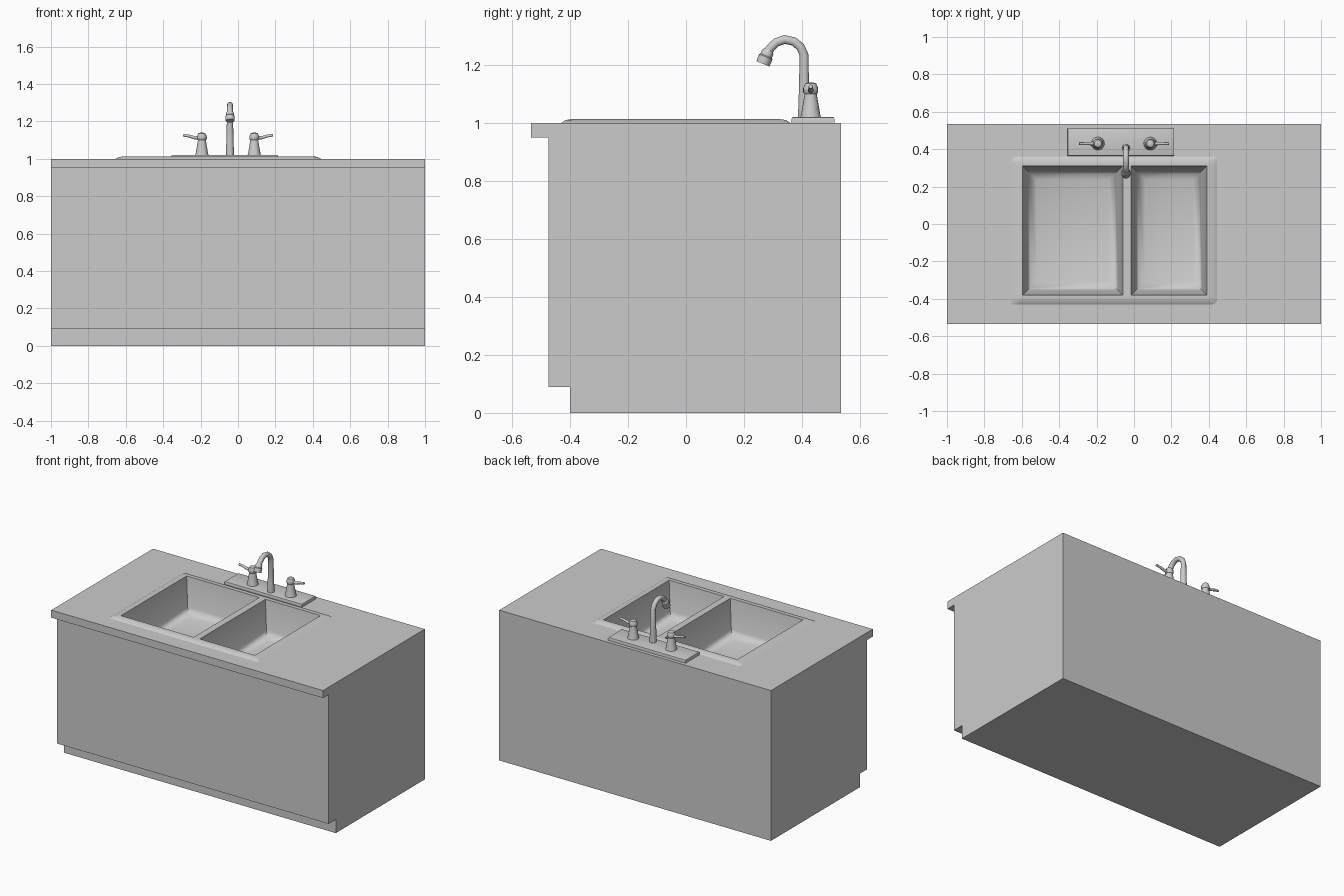
import bpy, bmesh, math
from mathutils import Matrix, Vector

if "Cube" in bpy.data.objects:
    bpy.data.objects.remove(bpy.data.objects["Cube"])


def finish(bm, name, smooth=None):
    bmesh.ops.recalc_face_normals(bm, faces=bm.faces)
    me = bpy.data.meshes.new(name)
    bm.to_mesh(me)
    bm.free()
    ob = bpy.data.objects.new(name, me)
    bpy.context.collection.objects.link(ob)
    if smooth:
        shade(ob, smooth)
    return ob


def shade(ob, angle):
    bpy.ops.object.select_all(action='DESELECT')
    ob.select_set(True)
    bpy.context.view_layer.objects.active = ob
    bpy.ops.object.shade_smooth_by_angle(angle=math.radians(angle))


def lathe(name, profile, base, axis=(0, 0, 1), sides=16):
    """Closed solid of revolution from (radius, height) pairs."""
    bm = bmesh.new()
    rings = [[bm.verts.new((r * math.cos(2 * math.pi * i / sides),
                            r * math.sin(2 * math.pi * i / sides), h))
              for i in range(sides)] for r, h in profile]
    for a, b in zip(rings, rings[1:]):
        for i in range(sides):
            j = (i + 1) % sides
            bm.faces.new((a[i], a[j], b[j], b[i]))
    bm.faces.new(rings[0])
    bm.faces.new(rings[-1])
    rot = Vector((0, 0, 1)).rotation_difference(Vector(axis)).to_matrix().to_4x4()
    bm.transform(Matrix.Translation(base) @ rot)
    return finish(bm, name, 40)


def tube(name, points, radii):
    """Round tube along a path, one radius per point."""
    cu = bpy.data.curves.new(name, 'CURVE')
    cu.dimensions = '3D'
    cu.bevel_depth = 1.0
    cu.bevel_resolution = 3
    cu.use_fill_caps = True
    sp = cu.splines.new('POLY')
    sp.points.add(len(points) - 1)
    for p, co, r in zip(sp.points, points, radii):
        p.co = (*co, 1)
        p.radius = r
    ob = bpy.data.objects.new(name, cu)
    bpy.context.collection.objects.link(ob)
    bpy.ops.object.select_all(action='DESELECT')
    ob.select_set(True)
    bpy.context.view_layer.objects.active = ob
    bpy.ops.object.convert(target='MESH')
    shade(bpy.context.object, 45)


# cabinet: side profile extruded along x, top left open around the sink
profile = [(0.535, 1), (0.535, 0), (-0.4, 0), (-0.4, 0.09), (-0.475, 0.09),
           (-0.475, 0.95), (-0.535, 0.95), (-0.535, 1)]
bm = bmesh.new()
left = [bm.verts.new((-1, y, z)) for y, z in profile]
right = [bm.verts.new((1, y, z)) for y, z in profile]
bm.faces.new(left)
bm.faces.new(right)
for i in range(len(profile) - 1):
    bm.faces.new((left[i], left[i + 1], right[i + 1], right[i]))
outer = [left[-1], right[-1], right[0], left[0]]
hole = [bm.verts.new((x, y, 1)) for x, y in
        ((-0.64, -0.42), (0.43, -0.42), (0.43, 0.35), (-0.64, 0.35))]
for i in range(4):
    j = (i + 1) % 4
    bm.faces.new((outer[i], outer[j], hole[j], hole[i]))
finish(bm, "cabinet")

# sink: rim grid with two cells pushed down into bowls
xs = [-0.655, -0.635, -0.61, -0.595, -0.06, -0.015, 0.39, 0.405, 0.425, 0.445]
ys = [-0.43, -0.415, -0.395, -0.38, 0.31, 0.325, 0.345, 0.36]
heights = [1.0, 1.010, 1.013]
bm = bmesh.new()
grid = []
for i, x in enumerate(xs):
    col = []
    for j, y in enumerate(ys):
        ring = min(i, j, len(xs) - 1 - i, len(ys) - 1 - j, 2)
        col.append(bm.verts.new((x, y, heights[ring])))
    grid.append(col)
bowls = []
for i in range(len(xs) - 1):
    for j in range(len(ys) - 1):
        f = bm.faces.new((grid[i][j], grid[i + 1][j],
                          grid[i + 1][j + 1], grid[i][j + 1]))
        if j == 3 and i in (3, 5):
            bowls.append(f)
for thick, depth in ((0.005, -0.006), (0.025, -0.19), (0.015, -0.03), (0.035, -0.015)):
    bmesh.ops.inset_individual(bm, faces=bowls, thickness=thick, depth=depth,
                               use_even_offset=True)
sink = finish(bm, "sink", 50)
if sink.data.polygons[0].normal.z < 0:
    sink.data.flip_normals()

# faucet base plate
bm = bmesh.new()
bmesh.ops.create_cube(bm, size=1)
bm.transform(Matrix.Translation((-0.07, 0.438, 1.01)) @ Matrix.Diagonal((0.57, 0.147, 0.022, 1)))
top = [e for e in bm.edges if all(v.co.z > 1.01 for v in e.verts)]
bmesh.ops.bevel(bm, geom=top, offset=0.006, segments=2, affect='EDGES', profile=0.5)
finish(bm, "faucet_plate", 40)

# two handles with outward levers
for side, x, s in (("left", -0.193, -1), ("right", 0.087, 1)):
    lathe(f"{side}_handle", [(0.036, 1.018), (0.033, 1.03), (0.026, 1.07), (0.021, 1.1),
                             (0.026, 1.106), (0.026, 1.12), (0.019, 1.136), (0.008, 1.14)],
          (x, 0.43, 0))
    tube(f"{side}_lever", [(x + s * d, 0.43, z) for d, z in
                           ((0.01, 1.113), (0.04, 1.113), (0.07, 1.122), (0.1, 1.126))],
         (0.011, 0.009, 0.008, 0.007))

# gooseneck spout
path = [(0.407, 1.015), (0.407, 1.1), (0.407, 1.235), (0.395, 1.262), (0.372, 1.281),
        (0.34, 1.288), (0.312, 1.278), (0.292, 1.26), (0.28, 1.24)]
tube("spout", [(-0.043, y, z) for y, z in path],
     (0.022, 0.019) + (0.016,) * 7)

# spout nozzle
lathe("nozzle", [(0.016, 0), (0.021, 0.008), (0.021, 0.022), (0.025, 0.026), (0.024, 0.052)],
      (-0.043, 0.285, 1.252), (0, -0.38, -0.92))
